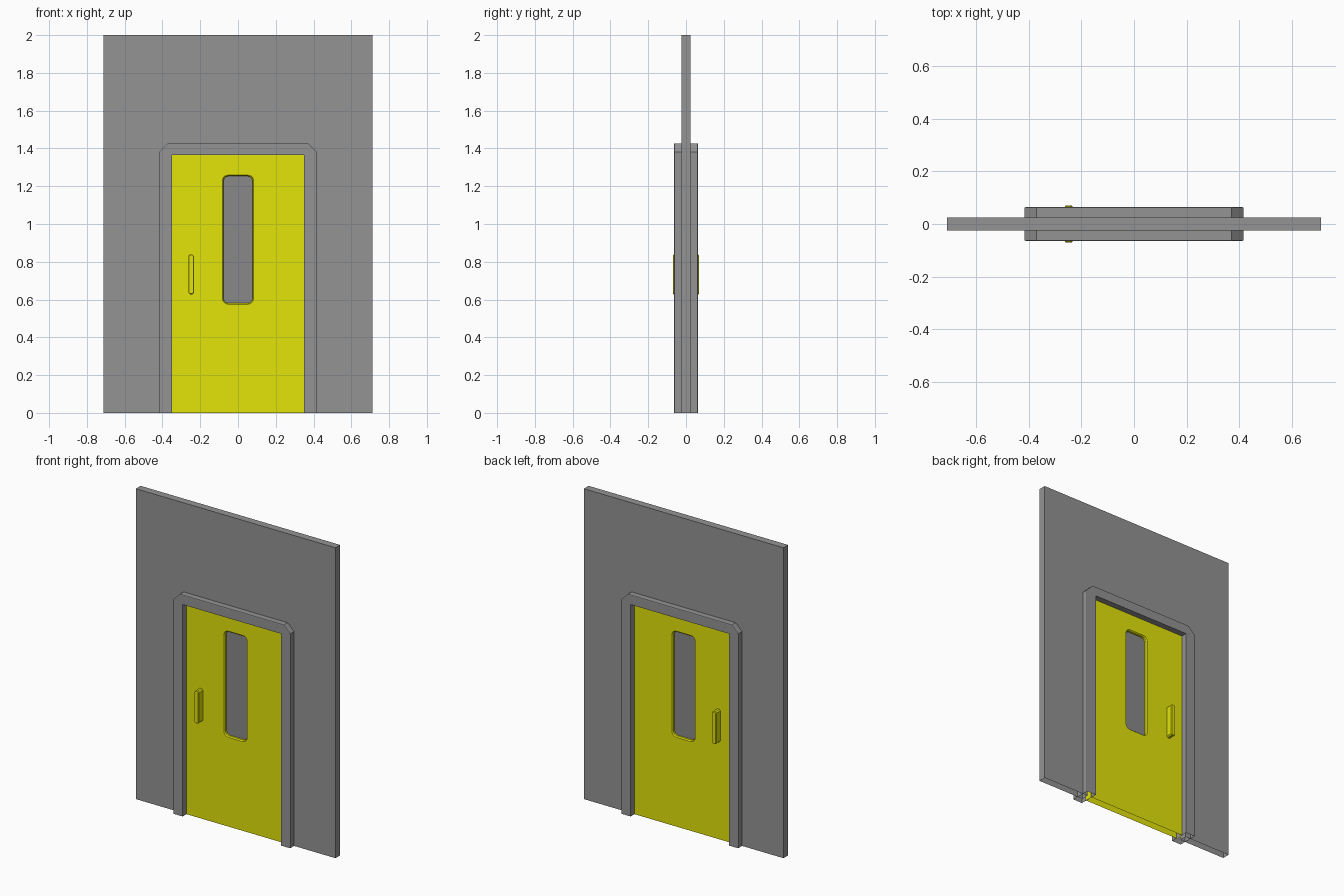
import bpy, bmesh, math

if "Cube" in bpy.data.objects:
    bpy.data.objects.remove(bpy.data.objects["Cube"])


def paint(name, *rgb):
    m = bpy.data.materials.new(name)
    m.diffuse_color = (*rgb, 1)
    m.use_nodes = True
    m.node_tree.nodes["Principled BSDF"].inputs["Base Color"].default_value = m.diffuse_color
    return m


yellow = paint("yellow_paint", 0.77, 0.77, 0.003)
grey = paint("grey_metal", 0.295, 0.295, 0.295)
glass = paint("grey_glass", 0.25, 0.25, 0.255)


def open_bottom(me):
    """Remove the hidden faces resting on the floor."""
    bm = bmesh.new()
    bm.from_mesh(me)
    low = [f for f in bm.faces if all(min(abs(v.co.z), 1) < 1e-4 for v in f.verts)]
    bmesh.ops.delete(bm, geom=low, context='FACES_ONLY')
    bm.to_mesh(me)
    bm.free()


def loft(name, sections, mat, caps=True):
    """Join matching (x, z) outlines placed at successive y depths."""
    bm = bmesh.new()
    rings = [[bm.verts.new((x, y, z)) for x, z in pts] for y, pts in sections]
    n = len(rings[0])
    for a, b in zip(rings, rings[1:]):
        for i in range(n):
            j = (i + 1) % n
            bm.faces.new((a[i], a[j], b[j], b[i]))
    if caps:
        bm.faces.new(rings[0])
        bm.faces.new(rings[-1][::-1])
        bmesh.ops.recalc_face_normals(bm, faces=bm.faces)
    me = bpy.data.meshes.new(name)
    bm.to_mesh(me)
    bm.free()
    open_bottom(me)
    me.materials.append(mat)
    ob = bpy.data.objects.new(name, me)
    bpy.context.collection.objects.link(ob)
    return ob


def rounded(cx, cz, hw, hh, r, seg):
    """Rectangle outline with rounded corners."""
    pts = []
    for k, (sx, sz) in enumerate(((1, 1), (-1, 1), (-1, -1), (1, -1))):
        for i in range(seg + 1):
            a = math.pi / 2 * (k + i / seg)
            pts.append((cx + sx * (hw - r) + r * math.cos(a),
                        cz + sz * (hh - r) + r * math.sin(a)))
    return pts


def arch(w, top, c):
    """Doorway outline: an inner opening inside a chamfered outer edge."""
    iw, it = 0.35, 1.365
    return [(-w, 0), (-w, top - c), (-w + c, top), (w - c, top), (w, top - c),
            (w, 0), (iw, 0), (iw, it), (-iw, it), (-iw, 0)]


# Wall with a doorway
wall = [(-0.712, 0), (-0.712, 2), (0.712, 2), (0.712, 0),
        (0.38, 0), (0.38, 1.39), (-0.38, 1.39), (-0.38, 0)]
loft("wall", [(-0.024, wall), (0.024, wall)], grey)

# Door frame, narrowing slightly where it meets the wall and at the face
full, slim = arch(0.416, 1.426, 0.045), arch(0.412, 1.423, 0.043)
loft("door_frame", [(-0.064, slim), (-0.062, full), (0.062, full), (0.064, slim)], grey)

# Door panel: flat filled outline with the window as a hole
outer = rounded(0, 0.917, 0.083, 0.342, 0.03, 3)
inner = rounded(0, 0.917, 0.077, 0.336, 0.025, 3)
curve = bpy.data.curves.new("door_panel", 'CURVE')
curve.dimensions, curve.fill_mode, curve.extrude = '2D', 'BOTH', 0.025
for pts in ([(-0.355, 0), (0.355, 0), (0.355, 1.37), (-0.355, 1.37)], outer):
    sp = curve.splines.new('POLY')
    sp.points.add(len(pts) - 1)
    for p, (x, z) in zip(sp.points, pts):
        p.co = (x, z, 0, 1)
    sp.use_cyclic_u = True
curve.materials.append(yellow)
door = bpy.data.objects.new("door_panel", curve)
bpy.context.collection.objects.link(door)
door.rotation_euler.x = math.pi / 2
bpy.context.view_layer.objects.active = door
door.select_set(True)
bpy.ops.object.convert(target='MESH')
bpy.ops.object.transform_apply(location=False, rotation=True, scale=False)
open_bottom(bpy.context.object.data)

# Sloped window rim and the pane
loft("window_rim", [(-0.025, outer), (-0.018, inner), (0.018, inner), (0.025, outer)],
     yellow, caps=False)
loft("window_pane", [(-0.006, inner), (0.006, inner)], glass)

# Pull handle on each face
base = rounded(-0.248, 0.733, 0.015, 0.105, 0.008, 1)
tip = rounded(-0.248, 0.733, 0.012, 0.102, 0.006, 1)
for side, label in ((-1, "front"), (1, "back")):
    loft(label + "_handle", [(side * 0.02, base), (side * 0.066, base),
                             (side * 0.07, tip)], yellow)
